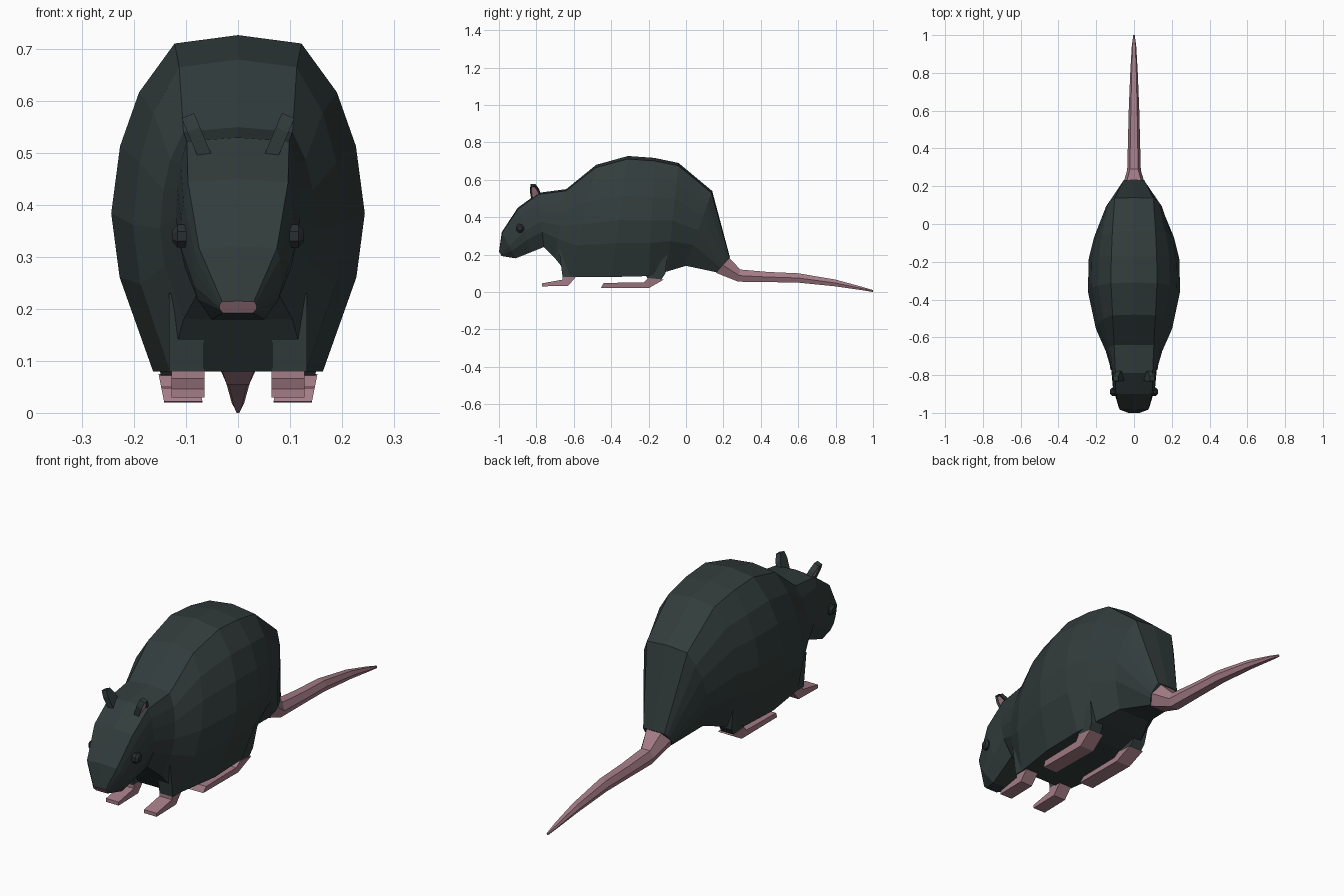
import bpy, bmesh, math
from mathutils import Vector

if "Cube" in bpy.data.objects:
    bpy.data.objects.remove(bpy.data.objects["Cube"])


def material(name, rgb):
    m = bpy.data.materials.new(name)
    m.diffuse_color = (*rgb, 1)
    m.use_nodes = True
    m.node_tree.nodes["Principled BSDF"].inputs["Base Color"].default_value = m.diffuse_color
    return m


FUR = material("dark fur", (0.032, 0.046, 0.045))
PINK = material("pink skin", (0.376, 0.205, 0.245))
EYE = material("eye black", (0.022, 0.028, 0.029))


def finish(name, bm, mats):
    bmesh.ops.recalc_face_normals(bm, faces=bm.faces)
    me = bpy.data.meshes.new(name)
    bm.to_mesh(me)
    bm.free()
    for m in mats:
        me.materials.append(m)
    ob = bpy.data.objects.new(name, me)
    bpy.context.collection.objects.link(ob)
    return ob


def loft(bm, rings):
    """Skin a list of equal-length point rings and cap both ends."""
    vs = [[bm.verts.new(p) for p in r] for r in rings]
    n = len(vs[0])
    for a, b in zip(vs, vs[1:]):
        for i in range(n):
            j = (i + 1) % n
            bm.faces.new((a[i], a[j], b[j], b[i]))
    bm.faces.new(vs[0])
    bm.faces.new(vs[-1])


def section(yt, zt, yb, zb, half):
    """Symmetric ring from half-outline (x, t), t = 0 at the top and 1 at the bottom."""
    pts = [(x, yt + (yb - yt) * t, zt + (zb - zt) * t) for x, t in half]
    return pts + [(-x, y, z) for x, y, z in reversed(pts) if x > 1e-6]


def body_half(w, k, b):
    q = 1 - k
    return [(0, 0), (k * w, 0.025), ((k + q * .56) * w, 0.17), ((k + q * .86) * w, 0.33),
            (w, 0.53), ((b + (1 - b) * .8) * w, 0.72), (b * w, 1), (0, 1)]


# Body and head: top y,z / bottom y,z / half width / top and bottom flatness
body_rings = [
    (-1.00, .215, -.985, .192, .036, .85, .8),
    (-.985, .32, -.91, .18, .085, .88, .6),
    (-.90, .45, -.83, .212, .112, .86, .55),
    (-.79, .53, -.76, .24, .120, .82, .6),
    (-.64, .55, -.70, .18, .150, .70, .7),
    (-.48, .68, -.62, .08, .202, .56, .65),
    (-.31, .727, -.40, .08, .244, .50, .67),
    (-.17, .717, -.20, .085, .240, .50, .67),
    (-.04, .69, -.10, .11, .212, .54, .6),
    (.14, .54, .00, .14, .155, .66, .55),
    (.235, .185, .165, .105, .063, .85, .7),
]
bm = bmesh.new()
loft(bm, [section(*r[:4], body_half(*r[4:])) for r in body_rings])
# Nose tip is pink
for f in bm.faces:
    c = f.calc_center_median()
    f.material_index = 1 if c.y < -.98 and c.z < .23 else 0
finish("body", bm, [FUR, PINK])

# Tail: tapering six-sided tube
tail = [(.225, .19, .16, .103, .064), (.29, .12, .28, .055, .036), (.44, .107, .44, .053, .032),
        (.60, .10, .60, .05, .028), (.80, .066, .80, .03, .02), (.94, .028, .94, .01, .012),
        (1.0, .010, 1.0, 0, .004)]
bm = bmesh.new()
loft(bm, [section(*r[:4], [(.6 * r[4], 0), (r[4], .5), (.6 * r[4], 1)]) for r in tail])
finish("tail", bm, [PINK])


def prism(name, profile, x0, x1, side, mat, flare=0):
    """Side-view (y, z) profile extruded across x."""
    bm = bmesh.new()
    loft(bm, [[(side * (x + flare * z), y, z) for y, z in profile] for x in (x0, x1)])
    return finish(name, bm, [mat])


for side, tag in ((1, "left"), (-1, "right")):
    # Front leg and paw
    prism(f"front_leg_{tag}", [(-.66, .08), (-.58, .08), (-.50, .26), (-.68, .23)],
          .065, .133, side, FUR)
    prism(f"front_paw_{tag}", [(-.77, .03), (-.63, .033), (-.585, .085), (-.66, .085),
                               (-.66, .066), (-.77, .046)], .064, .128, side, PINK)
    # Hind leg and long foot
    prism(f"hind_leg_{tag}", [(-.20, .068), (-.14, .055), (-.11, .10), (-.10, .2), (-.24, .2), (-.22, .09)],
          .075, .138, side, FUR, .15)
    prism(f"hind_foot_{tag}", [(-.455, .022), (-.20, .02), (-.12, .066), (-.20, .075),
                               (-.225, .052), (-.44, .048)], .064, .138, side, PINK, .2)

    # Ear: thin plate leaning outward, inset pink outer face
    bm = bmesh.new()
    outline = [(-.825, .49), (-.765, .49), (-.785, .55), (-.805, .577), (-.83, .577), (-.835, .55)]
    loft(bm, [[(side * (x + .42 * (z - .49)), y, z - dz) for y, z in outline]
              for x, dz in ((.048, 0), (.072, .01))])
    bm.faces.ensure_lookup_table()
    outer = max(bm.faces, key=lambda f: side * f.calc_center_median().x
                if len(f.verts) == 6 else -1)
    bmesh.ops.recalc_face_normals(bm, faces=bm.faces)
    bmesh.ops.inset_region(bm, faces=[outer], thickness=.009, depth=-.006)
    outer.material_index = 1
    finish(f"ear_{tag}", bm, [FUR, PINK])

    # Eye: small bevelled hexagonal button
    bm = bmesh.new()
    loft(bm, [[(side * x, -.888 + r * math.cos(a), .34 + r * math.sin(a))
               for a in (i * math.pi / 4 + .39 for i in range(8))]
              for x, r in ((.095, .024), (.116, .024), (.126, .013))])
    finish(f"eye_{tag}", bm, [EYE])
